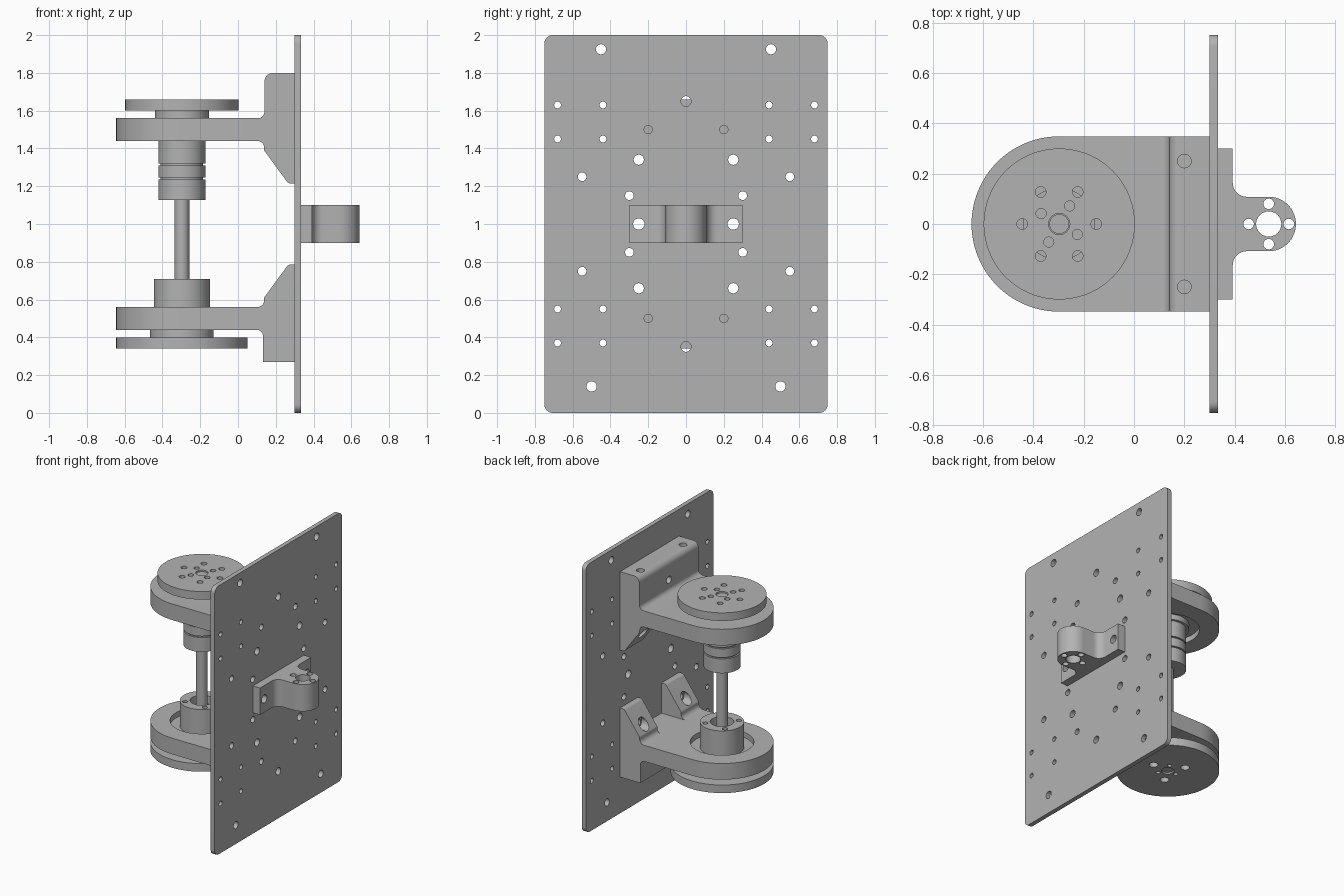
import bpy, bmesh, math
from mathutils import Vector, Matrix

if "Cube" in bpy.data.objects:
    bpy.data.objects.remove(bpy.data.objects["Cube"], do_unlink=True)

GREY = (0.45, 0.45, 0.45, 1)
metal = bpy.data.materials.new("grey_metal")
metal.use_nodes = True
metal.diffuse_color = GREY
metal.node_tree.nodes["Principled BSDF"].inputs["Base Color"].default_value = GREY

AXLE = -0.297
# Local (u, v, w) frames: extrusion runs along w
FRAMES = {
    "X": Matrix(((0, 0, 1), (1, 0, 0), (0, 1, 0))),
    "Y": Matrix(((1, 0, 0), (0, 0, -1), (0, 1, 0))),
    "Z": Matrix.Identity(3),
}


def rounded(corners, steps=8):
    """Outline from (u, v, radius) corners, with arcs where radius > 0."""
    out = []
    for i, (u, v, r) in enumerate(corners):
        p = Vector((u, v))
        if r == 0:
            out.append(p)
            continue
        a = (Vector(corners[i - 1][:2]) - p).normalized()
        b = (Vector(corners[(i + 1) % len(corners)][:2]) - p).normalized()
        half = a.angle(b) / 2
        centre = p + (a + b).normalized() * r / math.sin(half)
        start = p + a * r / math.tan(half) - centre
        end = p + b * r / math.tan(half) - centre
        sweep = math.atan2(start.x * end.y - start.y * end.x, start.dot(end))
        for k in range(steps + 1):
            out.append(centre + Matrix.Rotation(sweep * k / steps, 2) @ start)
    return out


def circle(u, v, r, n=24):
    return [Vector((u + r * math.cos(2 * math.pi * k / n),
                    v + r * math.sin(2 * math.pi * k / n))) for k in range(n)]


def ring(count, radius, size, first=0, u=AXLE):
    """Hole outlines spaced evenly about an axis."""
    angles = [math.radians(first + 360 * k / count) for k in range(count)]
    return [circle(u + radius * math.cos(a), radius * math.sin(a), size) for a in angles]


def prisms(name, axis, items):
    """One mesh object from (outline, low, high) prisms along an axis."""
    bm = bmesh.new()
    for outline, low, high in items:
        ends = [[bm.verts.new(FRAMES[axis] @ Vector((p.x, p.y, w))) for p in outline]
                for w in (low, high)]
        bm.faces.new(ends[0][::-1])
        bm.faces.new(ends[1])
        for i in range(len(outline)):
            j = (i + 1) % len(outline)
            bm.faces.new((ends[0][i], ends[0][j], ends[1][j], ends[1][i]))
    bmesh.ops.recalc_face_normals(bm, faces=bm.faces[:])
    mesh = bpy.data.meshes.new(name)
    bm.to_mesh(mesh)
    bm.free()
    mesh.materials.append(metal)
    ob = bpy.data.objects.new(name, mesh)
    bpy.context.collection.objects.link(ob)
    return ob


def combine(ob, axis, items, operation="DIFFERENCE"):
    """Apply a boolean with temporary prisms."""
    tool = prisms("cutter", axis, items)
    mod = ob.modifiers.new("cut", "BOOLEAN")
    mod.operation, mod.object, mod.solver = operation, tool, "EXACT"
    bpy.context.view_layer.objects.active = ob
    bpy.ops.object.modifier_apply(modifier=mod.name)
    bpy.data.objects.remove(tool, do_unlink=True)


def box(u0, u1, v0, v1, r=0):
    return rounded([(u0, v0, r), (u1, v0, r), (u1, v1, r), (u0, v1, r)])


def cylinder(name, r, low, high, holes=()):
    ob = prisms(name, "Z", [(circle(AXLE, 0, r, 96), low, high)])
    if holes:
        combine(ob, "Z", holes)
    return ob


# Mounting plate with mirrored hole pattern
plate = prisms("mounting_plate", "X", [(box(-0.75, 0.75, 0, 2, 0.045), 0.3, 0.333)])
pattern = [(0.45, 1.925, 0.027), (0.5, 0.14, 0.027), (0.25, 1, 0.03)]
for up in (1, -1):
    pattern += [(0.55, 1 + 0.25 * up, 0.023), (0.3, 1 + 0.15 * up, 0.023),
                (0.25, 1 + 0.34 * up, 0.027), (0.2, 1 + 0.5 * up, 0.022)]
for y in (0.44, 0.68):
    pattern += [(y, z, 0.018) for z in (0.37, 0.55, 1.45, 1.63)]
holes = [circle(s * y, z, r) for y, z, r in pattern for s in (1, -1)]
holes += [circle(0, z, 0.027) for z in (0.35, 1.65)]
combine(plate, "X", [(h, 0.2, 0.4) for h in holes])


# Two arm brackets; up = 1 puts the solid block above the arm
def bracket(name, up, block_x, block_end, corner):
    def z(d):
        return 1 + up * d
    side = rounded([(-0.7, z(0.44), 0), (0.138, z(0.44), 0.035), (0.138, z(0.39), 0.02),
                    (0.266, z(0.215), 0.025), (0.3, z(0.215), 0), (0.3, z(block_end), 0),
                    (block_x, z(block_end), corner), (block_x, z(0.56), 0.035),
                    (-0.7, z(0.56), 0)])
    ob = prisms(name, "Y", [(side, -0.5, 0.5)])
    plan = [p for p in circle(AXLE, 0, 0.348, 96) if p.x <= AXLE + 1e-4]
    plan = [Vector((0.3, 0.348))] + plan + [Vector((0.3, -0.348))]
    combine(ob, "Z", [(plan, 0, 2)], "INTERSECT")
    # Gap between the two ears
    low, high = sorted((z(0.44), z(0.1)))
    combine(ob, "Z", [(box(0.05, 0.4, -0.14, 0.14), low, high)])
    # Bearing bore
    combine(ob, "Z", [(circle(AXLE, 0, 0.215, 96), z(0.5) - 0.2, z(0.5) + 0.2)])
    # Bolt holes into the plate, with counterbores on the ears
    bolts = [(circle(0, z(0.65), 0.027), 0, 0.4)]
    for s in (1, -1):
        bolts += [(circle(s * 0.25, z(0.34), 0.027), 0.21, 0.4),
                  (circle(s * 0.25, z(0.34), 0.043), 0, 0.22),
                  (circle(s * 0.2, z(0.5), 0.022), 0.18, 0.4)]
    for bolt in bolts:
        combine(ob, "X", [bolt])
    if corner:
        combine(ob, "Z", [(circle(0.2, s * 0.25, 0.027), 1.7, 1.9) for s in (1, -1)])
    # Bearing seated inside the bore
    cylinder(name.replace("bracket", "bearing"), 0.216, z(0.5) - 0.02, z(0.5) + 0.02,
             [(circle(AXLE, 0, 0.12, 64), 0, 2)])


bracket("upper_bracket", 1, 0.14, 0.8, 0.045)
bracket("lower_bracket", -1, 0.133, 0.73, 0)

# Upper flange disc and neck
holes = ring(6, 0.147, 0.021) + ring(4, 0.083, 0.02, 60) + [circle(AXLE, 0, 0.042, 48)]
cylinder("upper_disc", 0.3, 1.6, 1.66, [(h, 1.5, 1.7) for h in holes])
cylinder("upper_neck", 0.143, 1.44, 1.605)

# Lower flange disc and neck
holes = ring(3, 0.125, 0.03) + ring(3, 0.07, 0.015, 60) + [circle(AXLE, 0, 0.042, 48)]
cylinder("lower_disc", 0.348, 0.34, 0.4, [(h, 0.3, 0.5) for h in holes])
cylinder("lower_neck", 0.168, 0.395, 0.47)

# Hub, clamp collar rings and shaft
cylinder("lower_hub", 0.149, 0.46, 0.71,
         [(h, 0.65, 0.8) for h in ring(4, 0.115, 0.018, 45) + [circle(AXLE, 0, 0.08, 48)]])
cylinder("collar_core", 0.113, 1.14, 1.45)
for label, low, high in (("upper", 1.32, 1.45), ("middle", 1.245, 1.31), ("lower", 1.128, 1.235)):
    cylinder(label + "_collar", 0.125, low, high)
cylinder("shaft", 0.039, 0.35, 1.65)

# Rear lug with filleted neck and round end
EYE = 0.535
end = [p for p in circle(EYE, 0, 0.108, 64) if p.x >= EYE - 1e-4]
end.sort(key=lambda p: p.y)
base = [(0.333, -0.3, 0), (0.392, -0.3, 0), (0.392, -0.108, 0.055), (EYE, -0.108, 0)]
left = [(u, -v, r) for u, v, r in reversed(base)]
arcs = rounded(base + left)
half = len(arcs) // 2
lug = prisms("rear_lug", "Z", [(arcs[:half] + end[1:-1] + arcs[half:], 0.9, 1.1)])
holes = ring(4, 0.08, 0.021, 0, EYE) + [circle(EYE, 0, 0.05, 48)]
combine(lug, "Z", [(h, 0.8, 1.2) for h in holes])
combine(lug, "X", [(circle(s * 0.25, 1, 0.03), 0.3, 0.5) for s in (1, -1)])

# Smooth round walls, keep edges sharp
bpy.ops.object.select_all(action="DESELECT")
for ob in bpy.context.collection.objects:
    if ob.type == "MESH" and metal.name in ob.data.materials:
        ob.select_set(True)
        bpy.context.view_layer.objects.active = ob
bpy.ops.object.shade_smooth_by_angle(angle=math.radians(30))
